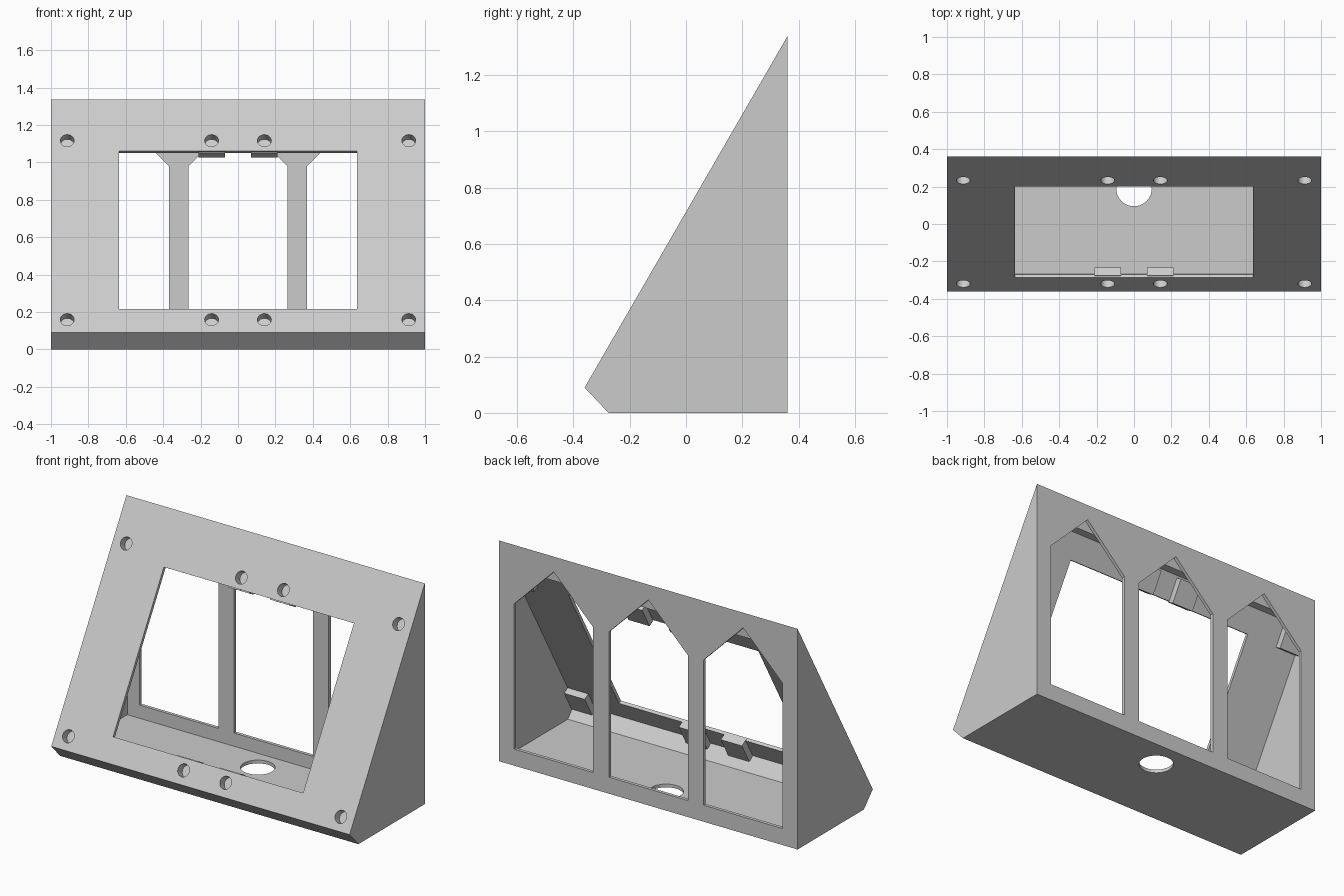
import bpy, bmesh, math
from mathutils import Matrix, Vector

cube = bpy.data.objects.get("Cube")
if cube:
    bpy.data.objects.remove(cube, do_unlink=True)

grey = bpy.data.materials.new("light grey")
grey.use_nodes = True
grey.diffuse_color = (0.6, 0.6, 0.6, 1)
grey.node_tree.nodes["Principled BSDF"].inputs["Base Color"].default_value = (0.6, 0.6, 0.6, 1)

# Panel frame: x across, y up the slope, z out of the sloping face
TILT = math.radians(60)
PANEL = Matrix.Translation((0, -0.36, 0.09)) @ Matrix.Rotation(TILT, 4, 'X')
WALL = 0.02


def finish(bm, name):
    bmesh.ops.recalc_face_normals(bm, faces=bm.faces)
    mesh = bpy.data.meshes.new(name)
    bm.to_mesh(mesh)
    bm.free()
    mesh.materials.append(grey)
    obj = bpy.data.objects.new(name, mesh)
    bpy.context.collection.objects.link(obj)
    return obj


def prism(name, points, direction):
    bm = bmesh.new()
    face = bm.faces.new([bm.verts.new(p) for p in points])
    made = bmesh.ops.extrude_face_region(bm, geom=[face])["geom"]
    verts = [g for g in made if isinstance(g, bmesh.types.BMVert)]
    bmesh.ops.translate(bm, verts=verts, vec=Vector(direction))
    return finish(bm, name)


def side_prism(name, profile, half_width):
    return prism(name, [(-half_width, y, z) for y, z in profile], (2 * half_width, 0, 0))


def box(name, low, high, frame):
    low, high = Vector(low), Vector(high)
    bm = bmesh.new()
    bmesh.ops.create_cube(bm, size=1, matrix=frame @ Matrix.Translation((low + high) / 2)
                          @ Matrix.Diagonal((*(high - low), 1)))
    return finish(bm, name)


def cylinder(name, centre, radius, depth, frame):
    bm = bmesh.new()
    bmesh.ops.create_cone(bm, cap_ends=True, segments=40, radius1=radius, radius2=radius,
                          depth=depth, matrix=frame @ Matrix.Translation(centre))
    return finish(bm, name)


def combine(target, tool, operation):
    mod = target.modifiers.new(operation, 'BOOLEAN')
    mod.operation, mod.solver, mod.object = operation, 'EXACT', tool
    bpy.context.view_layer.update()
    graph = bpy.context.evaluated_depsgraph_get()
    mesh = bpy.data.meshes.new_from_object(target.evaluated_get(graph))
    target.modifiers.clear()
    target.data = mesh
    bpy.data.objects.remove(tool, do_unlink=True)


# Wedge shell with a hollow inside
top = 0.09 + 0.72 * math.tan(TILT)
housing = side_prism("wedge_housing", [(-0.36, 0.09), (-0.275, 0), (0.36, 0), (0.36, top)], 1)
combine(housing, side_prism("hollow", [(-0.335, 0.093), (-0.268, WALL), (0.36 - WALL, WALL),
                                       (0.36 - WALL, 1.18), (0.292, 1.18)], 1 - WALL), 'DIFFERENCE')

# Display opening in the sloping face
combine(housing, box("display_opening", (-0.637, 0.147, -0.04), (0.637, 1.12, 0.05), PANEL), 'DIFFERENCE')

# Three pointed openings in the back wall
half = 0.265
for x in (-0.635, 0, 0.635):
    outline = [(-half, 0.1), (half, 0.1), (half, 0.98), (0, 0.98 + half), (-half, 0.98)]
    cutter = prism("back_opening", [(x + a, 0.36 - WALL, z) for a, z in outline], (0, 0.1, 0))
    combine(housing, cutter, 'DIFFERENCE')

# Cable hole in the floor
combine(housing, cylinder("cable_hole", (0, 0.19, 0), 0.095, 0.1, Matrix()), 'DIFFERENCE')

# Screw blocks behind the face, each with a blind hole
spots = [(x, s) for x in (-0.913, -0.141, 0.141, 0.913) for s in (0.08, 1.185)]
for x, s in spots:
    block = box("screw_block", (x - 0.071, s - 0.071, -0.06), (x + 0.071, s + 0.071, -0.01), PANEL)
    combine(housing, block, 'UNION')
for x, s in spots:
    combine(housing, cylinder("screw_hole", (x, s, 0), 0.037, 0.1, PANEL), 'DIFFERENCE')

# Keep one colour on all faces
housing.data.materials.clear()
housing.data.materials.append(grey)
for face in housing.data.polygons:
    face.material_index = 0
bpy.context.view_layer.objects.active = housing
housing.select_set(True)
bpy.ops.object.shade_smooth_by_angle(angle=math.radians(25))
